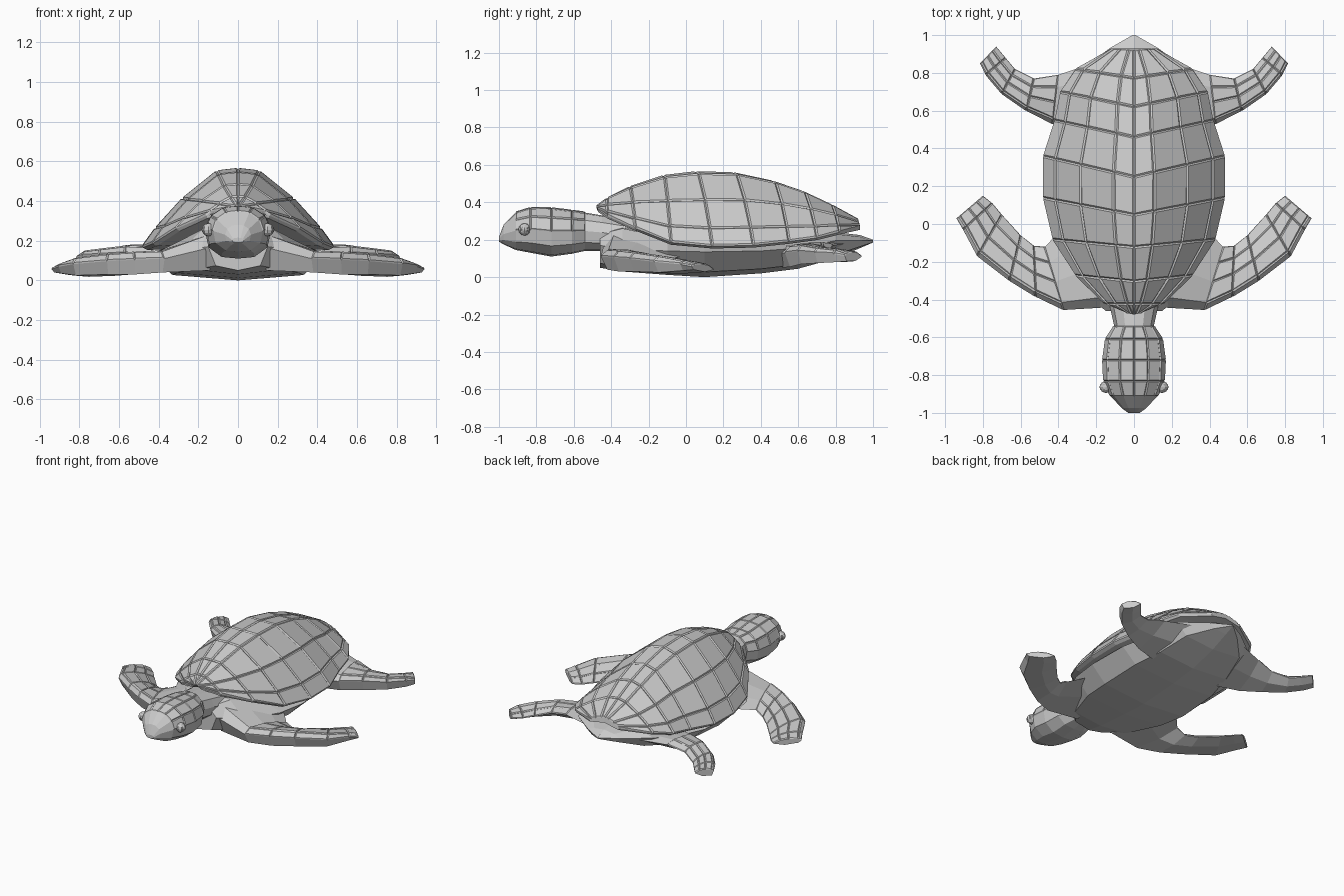
import bpy, bmesh


def loft(name, rings, closed=False, plates=None, gap=0.011, lift=0.007):
    """Skin the rings on the +x side, inset the chosen faces as plates, mirror."""
    bm = bmesh.new()
    vs = [[bm.verts.new(p) for p in r] for r in rings]
    n = len(rings[0])
    for a, b in zip(vs, vs[1:]):
        for i in range(n if closed else n - 1):
            j = (i + 1) % n
            bm.faces.new((a[i], a[j], b[j], b[i]))
    bm.faces.new(vs[0][::-1])
    bm.faces.new(vs[-1])
    bm.normal_update()
    top = max(bm.faces, key=lambda f: f.normal.z ** 2 * f.calc_center_median().z)
    if top.normal.z < 0:
        bmesh.ops.reverse_faces(bm, faces=bm.faces[:])
    bm.normal_update()
    if plates:
        chosen = [f for f in bm.faces if len(f.verts) == 4
                  and plates(f.calc_center_median(), f.normal)]
        bmesh.ops.inset_individual(bm, faces=chosen, thickness=gap, depth=0)
        bm.normal_update()
        for f in chosen:
            bmesh.ops.translate(bm, verts=f.verts[:], vec=f.normal * lift)
    for v in bm.verts:
        if not closed and abs(v.co.x) < 0.0005:
            v.co.x = 0
    me = bpy.data.meshes.new(name)
    bm.to_mesh(me)
    bm.free()
    ob = bpy.data.objects.new(name, me)
    bpy.context.collection.objects.link(ob)
    m = ob.modifiers.new("mirror", 'MIRROR')
    m.use_clip = not closed
    return ob


# Carapace: ridge (y, z) and rim (x, y, z) per station, with a shared arch
stations = [
    (-0.48, 0.375, 0.04, -0.47, 0.36), (-0.42, 0.42, 0.16, -0.42, 0.325),
    (-0.30, 0.48, 0.31, -0.27, 0.26), (-0.12, 0.54, 0.43, -0.08, 0.185),
    (0.05, 0.56, 0.48, 0.14, 0.165), (0.25, 0.555, 0.48, 0.36, 0.17),
    (0.46, 0.51, 0.42, 0.55, 0.19), (0.62, 0.455, 0.39, 0.70, 0.21),
    (0.77, 0.385, 0.31, 0.82, 0.24), (0.92, 0.305, 0.12, 0.93, 0.265)]
arch = [(0, 1), (0.22, 0.97), (0.58, 0.62), (0.86, 0.24), (1, 0)]
rings = []
for ry, rz, x, y, z in stations:
    r = [(x * f, ry + (y - ry) * f, z + (rz - z) * h) for f, h in arch]
    r += [(x * 0.95, y, z - 0.012), (0, y, z + 0.01)]
    rings.append(r)
loft("carapace", rings, plates=lambda c, n: n.z > 0.1)

# Soft underbody running back into the tail: y, half width, top, edge, bottom
rings = []
for y, w, zt, ze, zb in [
        (-0.46, 0.15, 0.24, 0.17, 0.05), (-0.34, 0.29, 0.27, 0.15, 0.03),
        (-0.10, 0.41, 0.22, 0.14, 0.012), (0.10, 0.44, 0.20, 0.135, 0.0),
        (0.40, 0.43, 0.20, 0.14, 0.02), (0.60, 0.37, 0.22, 0.155, 0.045),
        (0.80, 0.30, 0.24, 0.195, 0.10), (0.93, 0.13, 0.225, 0.195, 0.155),
        (1.0, 0.008, 0.2, 0.195, 0.185)]:
    rings.append([(0, y, zt), (w * 0.6, y, zt - 0.01), (w, y, ze),
                  (w * 0.75, y, zb + (ze - zb) * 0.2), (0, y, zb)])
loft("underbody", rings)

# Head and neck: y, half width, top, bottom
rings = []
for y, w, zt, zb in [
        (-1.0, 0.03, 0.215, 0.19), (-0.975, 0.065, 0.28, 0.175),
        (-0.91, 0.125, 0.345, 0.145), (-0.83, 0.16, 0.37, 0.13),
        (-0.72, 0.165, 0.368, 0.11), (-0.61, 0.15, 0.355, 0.125),
        (-0.54, 0.105, 0.345, 0.14), (-0.45, 0.125, 0.33, 0.14),
        (-0.32, 0.15, 0.31, 0.12)]:
    h = zt - zb
    rings.append([(0, y, zt), (w * 0.45, y, zt - 0.03 * h),
                  (w * 0.84, y, zt - 0.2 * h), (w, y, zt - 0.48 * h),
                  (w * 0.9, y, zb + 0.22 * h), (w * 0.5, y, zb + 0.03 * h),
                  (0, y, zb)])
loft("head", rings, plates=lambda c, n: -0.92 < c.y < -0.5 and c.z > 0.24,
     gap=0.007, lift=0.006)

# Eyes
for s in (-1, 1):
    for nm, x, r in (("eyelid", 0.148, 0.033), ("eyeball", 0.163, 0.021)):
        bpy.ops.mesh.primitive_uv_sphere_add(segments=8, ring_count=6, radius=r,
                                             location=(s * x, -0.863, 0.255))
        bpy.context.object.name = nm


def flipper(name, sections, first):
    """Sections: leading x, y, trailing x, y, lead top, lead bottom, trail z."""
    rings = []
    for lx, ly, tx, ty, zt, zb, ze in sections:
        def p(f, z):
            return (lx + (tx - lx) * f, ly + (ty - ly) * f, z)
        rings.append([p(0, (zt * 2 + zb) / 3), p(0.12, zt),
                      p(0.45, zt * 0.7 + ze * 0.3 + 0.012),
                      p(0.75, zt * 0.3 + ze * 0.7 + 0.015), p(1, ze),
                      p(0.6, (zb + ze) / 2 - 0.012), p(0.1, zb)])
    loft(name, rings, closed=True, gap=0.008, lift=0.006,
         plates=lambda c, n: n.z > 0.3 and c.x > first)


# Flippers
flipper("front_flipper", [
    (0.12, -0.44, 0.34, 0.02, 0.23, 0.05, 0.12),
    (0.37, -0.455, 0.47, -0.12, 0.145, 0.04, 0.09),
    (0.52, -0.385, 0.53, -0.115, 0.14, 0.03, 0.055),
    (0.66, -0.30, 0.60, -0.06, 0.13, 0.03, 0.04),
    (0.83, -0.17, 0.70, 0.05, 0.11, 0.025, 0.035),
    (0.905, -0.03, 0.75, 0.11, 0.085, 0.035, 0.035),
    (0.94, 0.03, 0.80, 0.15, 0.065, 0.04, 0.04)], 0.4)
flipper("rear_flipper", [
    (0.28, 0.48, 0.22, 0.85, 0.17, 0.05, 0.18),
    (0.43, 0.53, 0.40, 0.79, 0.165, 0.055, 0.17),
    (0.57, 0.60, 0.53, 0.77, 0.17, 0.07, 0.14),
    (0.70, 0.69, 0.63, 0.82, 0.155, 0.075, 0.11),
    (0.785, 0.79, 0.68, 0.88, 0.145, 0.08, 0.105),
    (0.815, 0.85, 0.73, 0.94, 0.125, 0.085, 0.11)], 0.38)
